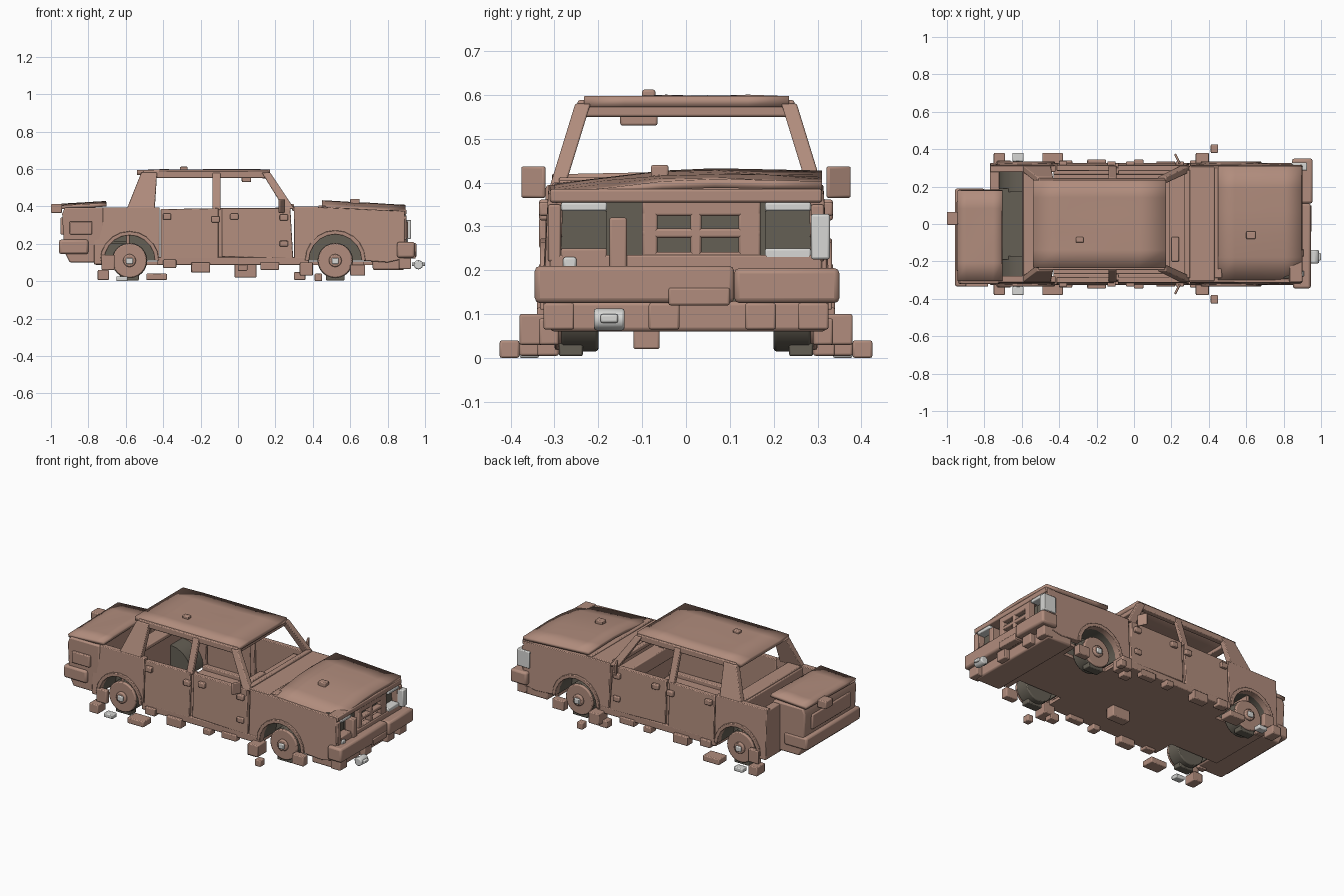
import bpy, bmesh, math, random
from mathutils import Vector

if "Cube" in bpy.data.objects:
    bpy.data.objects.remove(bpy.data.objects["Cube"])
random.seed(4)


def mat(name, c):
    m = bpy.data.materials.new(name)
    m.diffuse_color = (*c, 1)
    m.use_nodes = True
    m.node_tree.nodes["Principled BSDF"].inputs["Base Color"].default_value = m.diffuse_color
    return m


RUST = mat("rust_brown", (0.44, 0.265, 0.205))
DARK = mat("sooty_grey", (0.13, 0.115, 0.09))
PALE = mat("pale_grey", (0.68, 0.68, 0.66))


def finish(name, bm, m, bevel=0.0):
    bmesh.ops.recalc_face_normals(bm, faces=bm.faces)
    me = bpy.data.meshes.new(name)
    bm.to_mesh(me)
    bm.free()
    me.materials.append(m)
    o = bpy.data.objects.new(name, me)
    bpy.context.collection.objects.link(o)
    if bevel:
        b = o.modifiers.new("bevel", 'BEVEL')
        b.width, b.segments, b.limit_method = bevel, 2, 'ANGLE'
    bpy.context.view_layer.objects.active = o
    o.select_set(True)
    bpy.ops.object.shade_smooth_by_angle(angle=math.radians(35))
    o.select_set(False)
    return o


def box(name, x0, x1, y0, y1, z0, z1, m=RUST, bevel=0.005):
    bm = bmesh.new()
    bmesh.ops.create_cube(bm, size=1)
    for v in bm.verts:
        v.co = ((x0 + x1) / 2 + v.co.x * (x1 - x0), (y0 + y1) / 2 + v.co.y * abs(y1 - y0),
                (z0 + z1) / 2 + v.co.z * (z1 - z0))
    return finish(name, bm, m, bevel)


def prism(name, pts, y0, y1, m=RUST, bevel=0.004, lean=0.0):
    """Extrude an x-z profile along y; lean pulls the panel inward above z=0.2."""
    bm = bmesh.new()
    f = bm.faces.new([bm.verts.new((x, y0, z)) for x, z in pts])
    r = bmesh.ops.extrude_face_region(bm, geom=[f])
    for v in r["geom"]:
        if isinstance(v, bmesh.types.BMVert):
            v.co.y = y1
    for v in bm.verts:
        v.co.y -= math.copysign(max(0, v.co.z - 0.2) * lean, v.co.y)
    return finish(name, bm, m, bevel)


def beam(name, p, q, w, d, m=RUST):
    """Post between two points: w wide along x, d deep along y, cut level at the ends."""
    bm = bmesh.new()
    rings = [[bm.verts.new((c[0] + a * ww / 2, c[1] + b * d / 2, c[2]))
              for a, b in ((-1, -1), (1, -1), (1, 1), (-1, 1))]
             for c, ww in ((p, w[0]), (q, w[1]))]
    for i in range(4):
        j = (i + 1) % 4
        bm.faces.new((rings[0][i], rings[0][j], rings[1][j], rings[1][i]))
    bm.faces.new(rings[0])
    bm.faces.new(rings[1])
    return finish(name, bm, m, 0.004)


def sheet(name, x0, x1, y0, y1, zf, thick, dent):
    """Dented metal sheet whose top follows zf(x, y)."""
    bm = bmesh.new()
    bmesh.ops.create_grid(bm, x_segments=5, y_segments=5, size=0.5)
    for v in bm.verts:
        edge = v.is_boundary
        x, y = x0 + (v.co.x + .5) * (x1 - x0), y0 + (v.co.y + .5) * (y1 - y0)
        v.co = (x, y, zf(x, y) + (0 if edge else random.uniform(-dent, dent)))
    o = finish(name, bm, RUST)
    s = o.modifiers.new("thickness", 'SOLIDIFY')
    s.thickness, s.offset = thick, -1
    return o


def cyl(name, x, y0, y1, z, r, m, n=24, bevel=0.006):
    pts = [(x + r * math.cos(i * math.tau / n), z + r * math.sin(i * math.tau / n)) for i in range(n)]
    return prism(name, pts, y0, y1, m, bevel)


def arch(cx, r, n=10):
    return [(cx + r * math.cos(math.pi * i / n), 0.11 + r * math.sin(math.pi * i / n)) for i in range(n + 1)]


RW, FW = -0.58, 0.52
for s in (1, -1):
    # side panels with wheel arches
    prism("rear_quarter", [(-.77, .09), (-.77, .395), (-.42, .395), (-.42, .11)] + arch(RW, .135)
          + [(-.715, .09)], s * .29, s * .325, lean=.06)
    prism("front_fender", [(.30, .09), (.30, .395), (.45, .395), (.89, .375), (.89, .12), (.80, .10)]
          + arch(FW, .14)[0:] + [(.38, .09)], s * .29, s * .325, lean=.06)
    prism("rear_door", [(-.415, .12), (-.415, .385), (-.105, .39), (-.105, .12)], s * .295, s * .325, lean=.06)
    prism("front_door", [(-.085, .13), (-.085, .39), (.28, .39), (.295, .12)], s * .295, s * .325, lean=.06)
    prism("door_gap_post", [(-.11, .10), (-.11, .39), (-.08, .39), (-.08, .10)], s * .28, s * .312, lean=.06)
    box("sill", -.43, .37, s * .265, s * .325, .085, .128)
    for cx, r in ((RW, .135), (FW, .14)):
        # flare, liner and wheel
        prism("arch_flare", arch(cx, r + .022) + arch(cx, r)[::-1], s * .30, s * .333, bevel=.003)
        prism("arch_liner", arch(cx, r + .006) + arch(cx, r)[::-1], s * .17, s * .295, DARK, 0)
        prism("arch_inner_wall", arch(cx, r), s * .17, s * .176, DARK, 0)
        cyl("wheel", cx, s * .20, s * .285, .11, .095, DARK)
        cyl("wheel_disc", cx, s * .28, s * .30, .11, .092, RUST)
        cyl("wheel_hub", cx, s * .295, s * .315, .11, .035, RUST, 12)
        box("hub_cap", cx - .018, cx + .018, s * .31, s * .325, .092, .125, PALE)
        box("tyre_stub", cx - .05, cx + .05, s * .235, s * .29, .004, .04, DARK)
    # pillars and roof rails
    beam("front_pillar", (.275, s * .295, .385), (.15, s * .235, .58), (.055, .045), .035)
    beam("middle_pillar", (-.115, s * .30, .38), (-.115, s * .235, .58), (.042, .042), .025)
    beam("rear_pillar", (-.52, s * .295, .385), (-.475, s * .235, .58), (.15, .085), .035)
    box("roof_rail", -.51, .165, s * .212, s * .247, .552, .588)
    # mirrors and door fittings
    m = box("side_mirror", -.006, .006, -.03, .03, .365, .437)
    m.location, m.rotation_euler = (.232, s * .348, 0), (0, 0, s * .45)
    for x, z in ((-.38, .345), (-.02, .345), (.245, .34), (.245, .20), (-.12, .33)):
        box("door_fitting", x - .022, x + .022, s * .31, s * .335, z - .016, z + .016)
    # loose pieces lying along the body
    for x0, x1, y0, y1, z0, z1 in ((-.75, -.69, .30, .38, .005, .06), (-.49, -.38, .30, .38, .005, .04),
                                   (.33, .40, .29, .38, .03, .10), (.30, .36, .29, .34, .005, .05),
                                   (.41, .45, .38, .425, 0, .04), (-.25, -.15, .29, .345, .045, .10),
                                   (-.40, -.33, .29, .34, .07, .115), (.0, .05, .29, .345, .055, .09),
                                   (.12, .22, .29, .335, .06, .10), (.60, .68, .29, .335, .03, .09),
                                   (-.73, -.66, .31, .34, .06, .14)):
        box("loose_scrap", x0, x1, s * y0, s * y1, z0, z1)
    box("loose_pale_scrap", -.65, -.59, s * .335, s * .38, 0, .025, PALE)

# floor
box("floor_centre", -.76, .85, -.19, .19, .085, .105, bevel=0)
box("floor_middle", -.43, .37, -.29, .29, .085, .104, bevel=0)
box("floor_front", .67, .88, -.29, .29, .085, .104, bevel=0)
box("exhaust_stub", -.02, .10, -.12, -.06, .02, .09)

# roof and window headers
sheet("roof", -.54, .17, -.232, .235, lambda x, y: .597 - .05 * max(0, -.46 - x), .025, .004)
box("windscreen_header", .125, .165, -.235, .235, .55, .59)
box("rear_header", -.52, -.47, -.235, .235, .55, .588)
box("roof_scrap", -.31, -.27, -.10, -.07, .59, .612)
box("hanging_mirror", .02, .07, -.15, -.065, .53, .56)

# cabin bulkheads, cowl and dashboard
box("firewall", .30, .32, -.29, .29, .10, .39)
box("cowl", .29, .43, -.305, .305, .375, .40)
box("cowl_lip", .27, .30, -.29, .29, .385, .412)
box("dashboard", .19, .275, -.27, .27, .29, .37)
box("dash_pod", .20, .24, -.20, -.07, .36, .395)
box("rear_shelf", -.59, -.50, -.285, .285, .37, .395)
box("rear_bulkhead", -.60, -.58, -.285, .285, .10, .385)
box("cavity_floor", -.76, -.60, -.19, .19, .20, .215, DARK, 0)

# shifted boot section
prism("boot_body", [(-.72, .10), (-.90, .10), (-.93, .16), (-.94, .36), (-.925, .395), (-.72, .395)],
      -.32, .185, RUST, .008)
sheet("boot_lid", -.945, -.705, -.305, .18, lambda x, y: .425 - .06 * (-.705 - x) + .02 * y, .02, .004)
box("rear_bumper", -.957, -.80, -.335, .19, .145, .222, bevel=.012)
box("rear_tail_panel", -.95, -.93, -.25, .12, .25, .34)
box("tail_scrap", -1.0, -.94, -.005, .065, .365, .412)
box("boot_side_scrap", -.90, -.78, -.335, -.31, .25, .32)
box("quarter_end", -.77, -.72, .18, .30, .09, .385)

# bonnet
sheet("bonnet", .45, .895, -.30, .31,
      lambda x, y: .412 + .05 * y - .055 * (x - .45) + .022 * (1 - abs(y) / .31), .02, .004)
box("bonnet_scrap", .60, .65, -.08, -.04, .41, .44)
box("bonnet_rear_edge", .43, .47, -.29, .30, .375, .405)

# front end: dark backing, slotted grille, lamps
box("front_backing", .80, .83, -.29, .29, .12, .38, DARK, 0)
box("front_top_bar", .83, .90, -.31, .31, .355, .385)
box("front_lower_bar", .83, .90, -.31, .31, .19, .235)
for z0, z1 in ((.225, .242), (.274, .295), (.324, .36)):
    box("grille_bar", .86, .895, -.10, .17, z0, z1)
for y0, y1 in ((-.10, -.065), (.01, .035), (.12, .17)):
    box("grille_post", .86, .895, y0, y1, .23, .35)
box("front_post", .85, .91, -.175, -.135, .18, .32)
for s in (1, -1):
    ya, yb = sorted((s * .18, s * .285))
    for z0, z1 in ((.22, .25), (.335, .355)):
        box("lamp_frame", .84, .90, ya, yb, z0, z1, PALE if (z0 > .3 or s > 0) else RUST)
    box("lamp_recess", .83, .85, ya, yb, .25, .335, DARK, 0)
    box("lamp_side", .83, .90, s * .285, s * .315, .22, .35)
box("corner_lamp", .84, .925, .285, .328, .225, .328, PALE)
box("lamp_shard", .88, .91, -.28, -.25, .205, .23, PALE)

# bumper and valance
box("front_bumper_left", .85, .945, -.345, .11, .125, .21, bevel=.012)
box("front_bumper_right", .845, .955, .11, .35, .125, .205, bevel=.012)
box("valance", .72, .89, -.31, .32, .06, .13, bevel=.01)
for y in (-.29, -.05, .17, .29):
    box("valance_block", .86, .925, y - .035, y + .035, .065, .125)
cyl("fallen_lamp", .965, -.21, -.14, .088, .025, PALE, 12)
box("fallen_lamp_base", .93, 1.0, -.195, -.155, .08, .10, PALE)
box("nose_scrap", .90, .95, -.04, .10, .12, .16)
